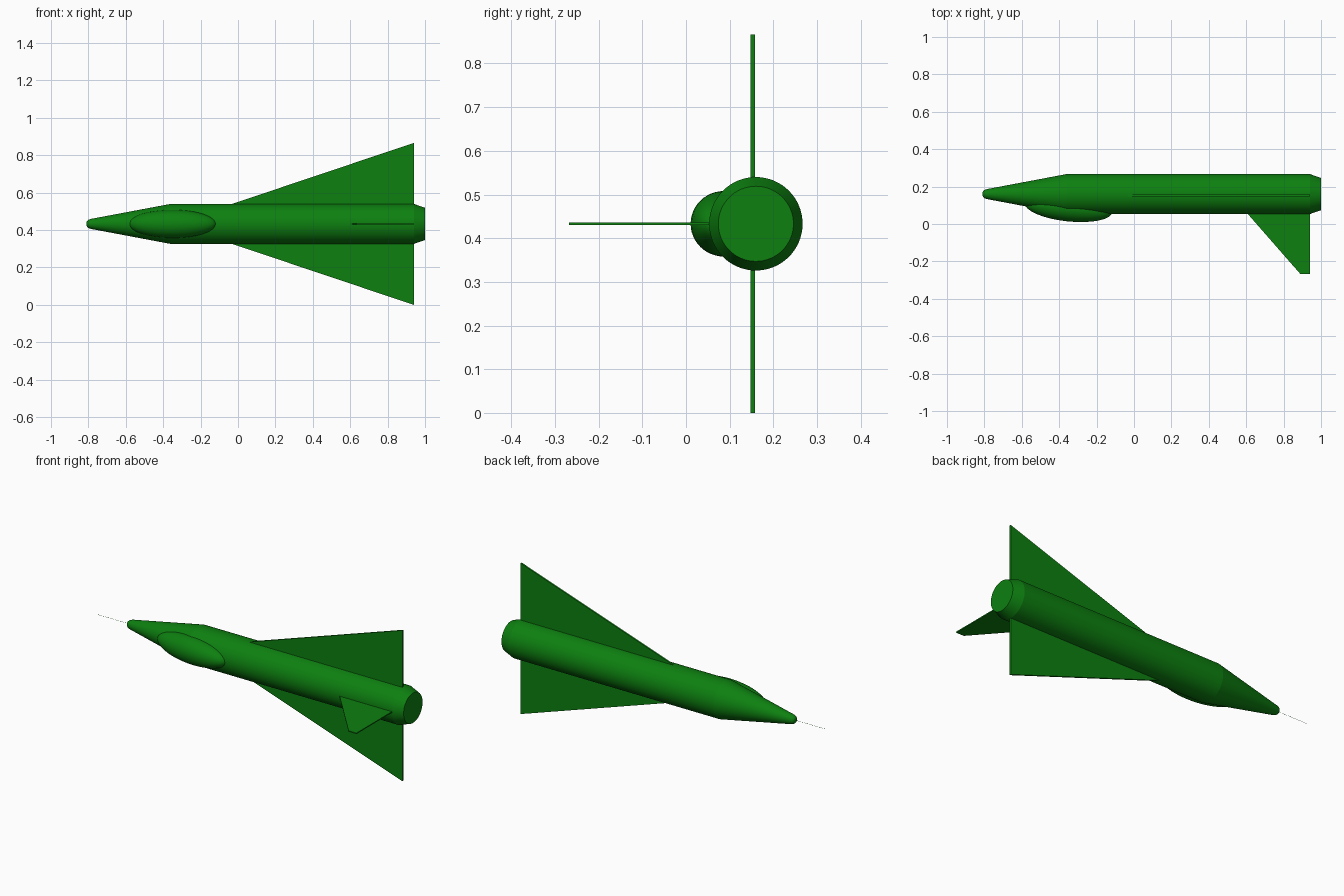
import bpy, bmesh, math
from mathutils import Matrix

if "Cube" in bpy.data.objects:
    bpy.data.objects.remove(bpy.data.objects["Cube"], do_unlink=True)

AXIS_Y, AXIS_Z = 0.16, 0.433

green = bpy.data.materials.new("airframe green")
green.use_nodes = True
colour = (0.004, 0.216, 0.005, 1)
green.diffuse_color = colour
green.node_tree.nodes["Principled BSDF"].inputs["Base Color"].default_value = colour


def add_part(name, bm, smooth=None):
    bmesh.ops.recalc_face_normals(bm, faces=bm.faces)
    mesh = bpy.data.meshes.new(name)
    bm.to_mesh(mesh)
    bm.free()
    mesh.materials.append(green)
    obj = bpy.data.objects.new(name, mesh)
    bpy.context.collection.objects.link(obj)
    if smooth:
        bpy.ops.object.select_all(action='DESELECT')
        obj.select_set(True)
        bpy.context.view_layer.objects.active = obj
        bpy.ops.object.shade_smooth_by_angle(angle=math.radians(smooth))
    return obj


def lathe(name, profile, sides, smooth):
    """Revolve (x, radius) points about the body axis and cap both ends."""
    bm = bmesh.new()
    rings = []
    for x, r in profile:
        rings.append([bm.verts.new((x, AXIS_Y + r * math.cos(2 * math.pi * i / sides),
                                    AXIS_Z + r * math.sin(2 * math.pi * i / sides)))
                      for i in range(sides)])
    for a, b in zip(rings, rings[1:]):
        for i in range(sides):
            j = (i + 1) % sides
            bm.faces.new((a[i], a[j], b[j], b[i]))
    bm.faces.new(rings[0])
    bm.faces.new(rings[-1])
    return add_part(name, bm, smooth)


def plate(name, outline, offset):
    """Extrude a flat outline symmetrically by the offset vector."""
    bm = bmesh.new()
    sides = [[bm.verts.new([p[k] + s * offset[k] for k in range(3)]) for p in outline]
             for s in (-1, 1)]
    for side in sides:
        bm.faces.new(side)
    n = len(outline)
    for i in range(n):
        j = (i + 1) % n
        bm.faces.new((sides[0][i], sides[0][j], sides[1][j], sides[1][i]))
    return add_part(name, bm)


# Fuselage with conical nose, rounded tip and tapered tail
lathe("fuselage", [(-0.81, 0.008), (-0.807, 0.016), (-0.80, 0.022), (-0.785, 0.027),
                   (-0.36, 0.107), (0.94, 0.107), (1.0, 0.086)], 64, 8)

# Needle probe ahead of the nose
lathe("nose_probe", [(-1.0, 0.0006), (-0.80, 0.0006)], 8, 40)

# Delta wings, one on each side of the body
for name, tip_z in (("upper_wing", 0.866), ("lower_wing", 0.0)):
    y = 0.153
    plate(name, [(-0.35, y, AXIS_Z), (0.94, y, AXIS_Z), (0.94, y, tip_z)], (0, 0.005, 0))

# Tail fin
plate("tail_fin", [(0.515, AXIS_Y, AXIS_Z), (0.94, AXIS_Y, AXIS_Z),
                   (0.94, -0.268, AXIS_Z), (0.89, -0.268, AXIS_Z)], (0, 0, 0.003))

# Canopy: a stretched sphere, tilted to follow the nose
bm = bmesh.new()
bmesh.ops.create_uvsphere(bm, u_segments=32, v_segments=24, radius=1)
bmesh.ops.transform(bm, verts=bm.verts, matrix=Matrix.Translation((-0.35, 0.087, AXIS_Z))
                    @ Matrix.Rotation(math.radians(-6), 4, 'Z')
                    @ Matrix.Diagonal((0.235, 0.073, 0.075, 1)))
add_part("canopy", bm, 40)
